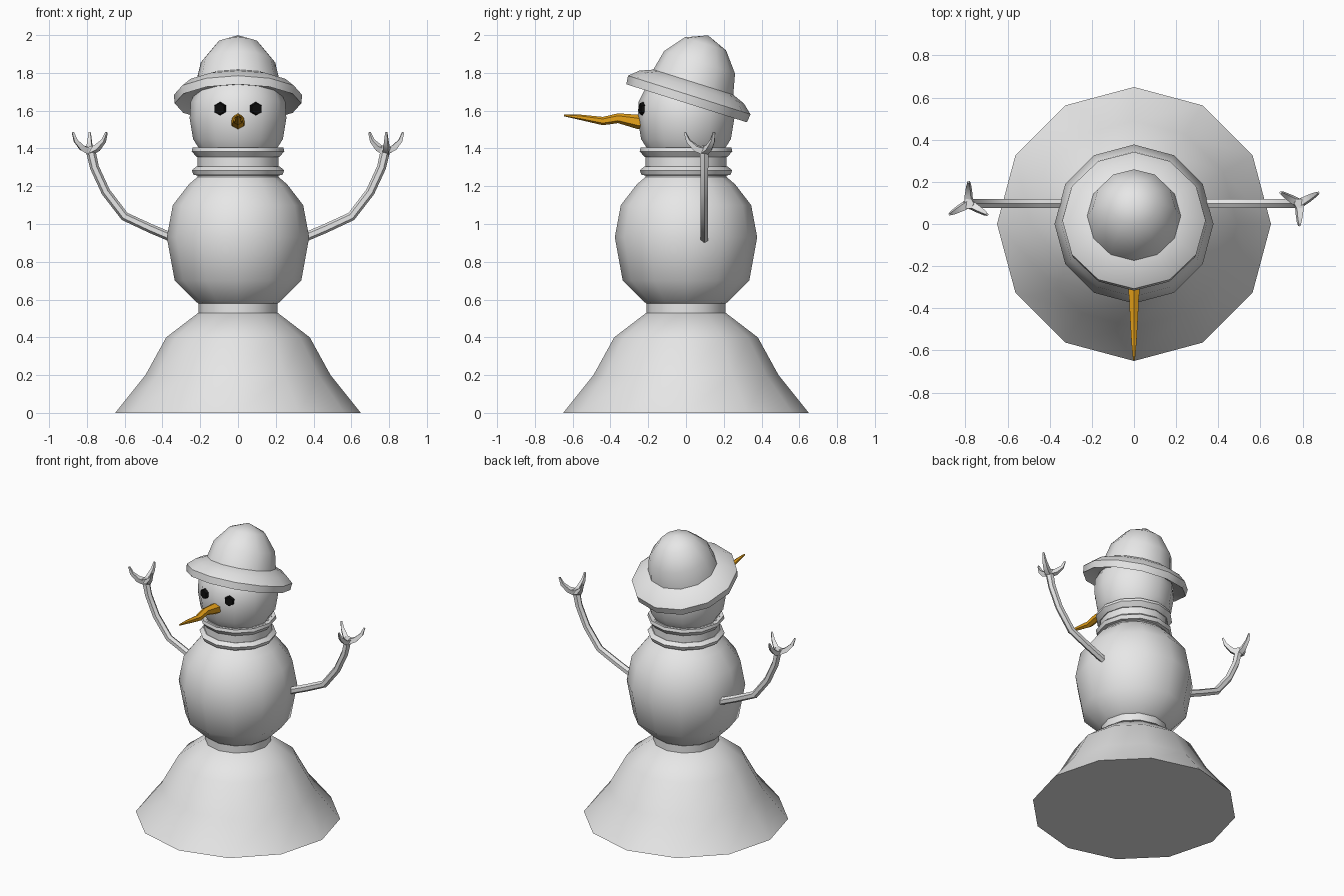
import bpy, bmesh, math
from mathutils import Vector, Matrix

cube = bpy.data.objects.get("Cube")
if cube:
    bpy.data.objects.remove(cube, do_unlink=True)


def material(name, rgb):
    m = bpy.data.materials.new(name)
    m.use_nodes = True
    m.diffuse_color = (*rgb, 1)
    m.node_tree.nodes["Principled BSDF"].inputs["Base Color"].default_value = (*rgb, 1)
    return m


GREY = material("snow grey", (0.8, 0.8, 0.8))
ORANGE = material("carrot orange", (0.8, 0.36, 0.01))
BLACK = material("coal black", (0.004, 0.004, 0.004))


def finish(name, bm, mat, matrix=None, angle=40):
    bmesh.ops.recalc_face_normals(bm, faces=bm.faces)
    if matrix:
        bm.transform(matrix)
    mesh = bpy.data.meshes.new(name)
    bm.to_mesh(mesh)
    bm.free()
    mesh.materials.append(mat)
    obj = bpy.data.objects.new(name, mesh)
    bpy.context.collection.objects.link(obj)
    bpy.ops.object.select_all(action='DESELECT')
    obj.select_set(True)
    bpy.context.view_layer.objects.active = obj
    if angle:
        bpy.ops.object.shade_smooth_by_angle(angle=math.radians(angle))
    return obj


def skin(bm, rings):
    """Join successive rings of points with quads and cap both ends."""
    loops = [[bm.verts.new(p) for p in ring] for ring in rings]
    n = len(loops[0])
    for a, b in zip(loops, loops[1:]):
        for i in range(n):
            j = (i + 1) % n
            bm.faces.new((a[i], a[j], b[j], b[i]))
    bm.faces.new(loops[0][::-1])
    bm.faces.new(loops[-1])


def lathe(name, profile, mat=GREY, matrix=None, sides=12):
    bm = bmesh.new()
    turns = [2 * math.pi * i / sides for i in range(sides)]
    skin(bm, [[(r * math.cos(t), r * math.sin(t), z) for t in turns] for r, z in profile])
    bmesh.ops.remove_doubles(bm, verts=bm.verts, dist=0.002)
    return finish(name, bm, mat, matrix)


def tube(bm, path, radii, side, sides=6):
    """Tapered limb along a path; side is a steady cross-section direction."""
    pts = [Vector(p) for p in path]
    side = Vector(side).normalized()
    rings = []
    for i, p in enumerate(pts):
        along = pts[min(i + 1, len(pts) - 1)] - pts[max(i - 1, 0)]
        up = along.cross(side).normalized()
        turns = [2 * math.pi * k / sides for k in range(sides)]
        rings.append([p + radii[i] * (side * math.cos(t + math.pi / 6) + up * math.sin(t + math.pi / 6))
                      for t in turns])
    skin(bm, rings)


# Stacked snow body
lathe("base_skirt", [(0.65, 0), (0.49, 0.2), (0.38, 0.4), (0.21, 0.53)])
lathe("waist_band", [(0.21, 0.52), (0.21, 0.6)])
lathe("torso", [(0.18, 0.56), (0.225, 0.59), (0.335, 0.7), (0.377, 0.93),
                (0.345, 1.1), (0.26, 1.21), (0.19, 1.27)])
lathe("head", [(0.2, 1.39), (0.238, 1.45), (0.256, 1.56), (0.25, 1.65), (0.2, 1.75), (0.1, 1.8)])

# Scarf: a core with two flared rolls
lathe("scarf_core", [(0.215, 1.25), (0.215, 1.4)])
lathe("scarf_lower_roll", [(0.2, 1.255), (0.235, 1.26), (0.245, 1.284), (0.22, 1.305), (0.2, 1.3)])
lathe("scarf_upper_roll", [(0.2, 1.355), (0.22, 1.355), (0.245, 1.385), (0.24, 1.405), (0.2, 1.395)])

# Tilted hat, brim and crown in one turned profile
tilt = Matrix.Translation((0, 0.01, 1.66)) @ Matrix.Rotation(math.radians(-17.5), 4, 'X')
lathe("hat", [(0.2, 0.01), (0.26, 0.01), (0.335, -0.022), (0.34, 0.024), (0.29, 0.068),
              (0.222, 0.095), (0.197, 0.205), (0.115, 0.308), (0, 0.355)], matrix=tilt)

# Crooked carrot nose
bm = bmesh.new()
tube(bm, [(0, -0.22, 1.54), (0, -0.25, 1.54), (0, -0.36, 1.56), (0, -0.44, 1.545),
          (0, -0.56, 1.565), (0, -0.645, 1.575)], [0.04, 0.038, 0.026, 0.022, 0.014, 0.005], (1, 0, 0))
finish("carrot_nose", bm, ORANGE)

# Coal eyes lying on the head facets beside the nose
for label, s in (("left", 1), ("right", -1)):
    bm = bmesh.new()
    bmesh.ops.create_cone(bm, cap_ends=True, segments=6, radius1=0.037, radius2=0.03, depth=0.02)
    place = (Matrix.Translation((s * 0.096, -0.234, 1.61)) @ Matrix.Rotation(s * math.radians(15), 4, 'Z')
             @ Matrix.Rotation(math.radians(90), 4, 'X'))
    finish(label + "_eye", bm, BLACK, place, angle=None)

# Stick arms with three curling fingers; the second is the first turned half round
for label, half_turn in (("left", 0), ("right", math.pi)):
    bm = bmesh.new()
    tube(bm, [(0.33, 0, 0.92), (0.46, 0, 0.975), (0.6, 0, 1.04), (0.7, 0, 1.17), (0.76, 0, 1.3), (0.785, 0, 1.41)],
         [0.024, 0.024, 0.024, 0.024, 0.024, 0.026], (0, 1, 0))
    for degrees in (30, 150, 270):
        a = math.radians(degrees)
        out = Vector((math.cos(a), math.sin(a), 0))
        hand = Vector((0.785, 0, 1.39))
        path = [hand + out * d + Vector((0, 0, h)) for d, h in
                ((0, -0.005), (0.045, 0.012), (0.085, 0.05), (0.103, 0.095))]
        tube(bm, path, [0.025, 0.021, 0.014, 0.007], (-out.y, out.x, 0), sides=4)
    finish(label + "_arm", bm, GREY,
           Matrix.Translation((0, 0.097, 0)) @ Matrix.Rotation(half_turn, 4, 'Z'))
